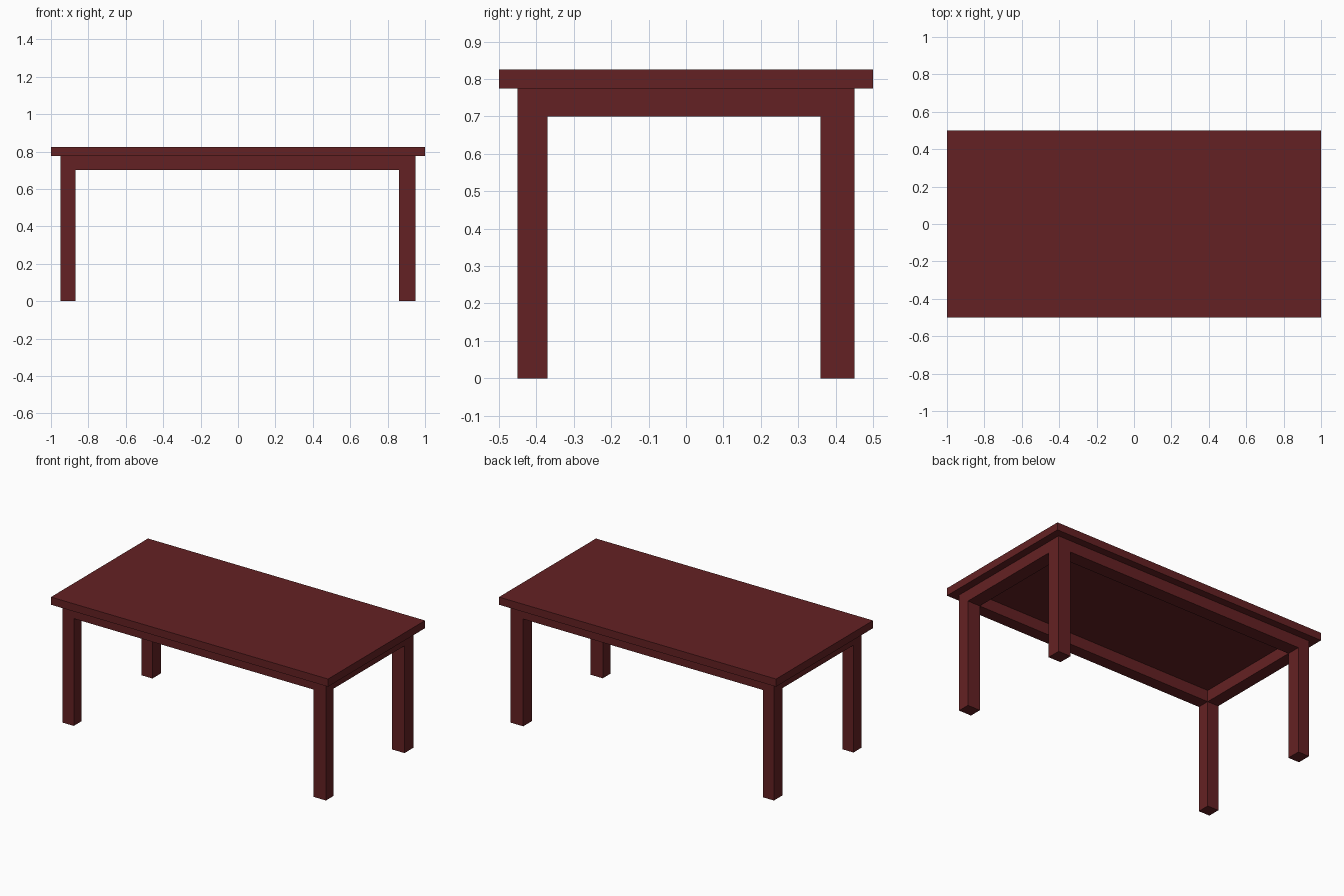
import bpy, bmesh

if "Cube" in bpy.data.objects:
    bpy.data.objects.remove(bpy.data.objects["Cube"])

TOP_Z, APRON_TOP, APRON_BOTTOM = 0.825, 0.775, 0.70
XS = (-0.95, -0.87, 0.86, 0.95)   # outer and inner faces of legs, along x
YS = (-0.45, -0.37, 0.36, 0.45)   # the same along y

wood = bpy.data.materials.new("dark red wood")
wood.diffuse_color = (0.127, 0.0152, 0.0168, 1)
wood.use_nodes = True
wood.node_tree.nodes["Principled BSDF"].inputs["Base Color"].default_value = wood.diffuse_color


def finish(bm, name):
    bmesh.ops.recalc_face_normals(bm, faces=bm.faces[:])
    mesh = bpy.data.meshes.new(name)
    bm.to_mesh(mesh)
    bm.free()
    mesh.materials.append(wood)
    obj = bpy.data.objects.new(name, mesh)
    bpy.context.collection.objects.link(obj)
    return obj


def extrude_to(bm, faces, z):
    """Extrude faces straight to height z and return the new end faces."""
    geom = bmesh.ops.extrude_face_region(bm, geom=faces)["geom"]
    for v in geom:
        if isinstance(v, bmesh.types.BMVert):
            v.co.z = z
    return [f for f in geom if isinstance(f, bmesh.types.BMFace)]


def is_corner(face):
    c = face.calc_center_median()
    return not (XS[1] < c.x < XS[2] or YS[1] < c.y < YS[2])


# Table top
bm = bmesh.new()
bmesh.ops.create_cube(bm, size=1)
for v in bm.verts:
    v.co.x *= 2
    v.co.z = TOP_Z if v.co.z > 0 else APRON_TOP
finish(bm, "table_top")

# Apron ring with the four legs pulled down from its corners
bm = bmesh.new()
grid = [[bm.verts.new((x, y, APRON_TOP)) for y in YS] for x in XS]
ring = [bm.faces.new((grid[i][j], grid[i + 1][j], grid[i + 1][j + 1], grid[i][j + 1]))
        for i in range(3) for j in range(3) if (i, j) != (1, 1)]
underside = extrude_to(bm, ring, APRON_BOTTOM)
extrude_to(bm, [f for f in underside if is_corner(f)], 0)
finish(bm, "apron_and_legs")
